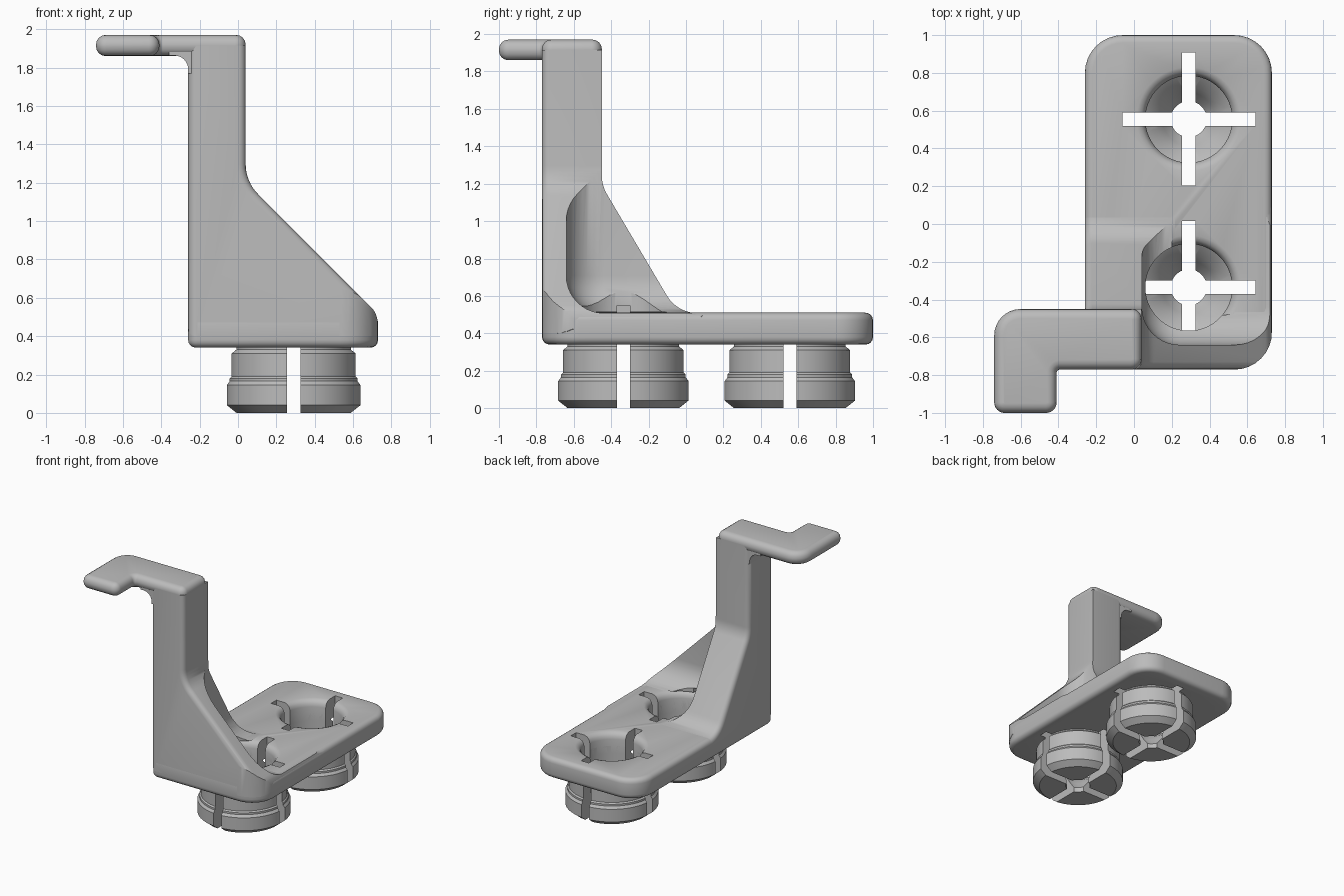
import bpy
import bmesh
from math import sin, cos, tan, atan2, pi, radians
from mathutils import Vector, Matrix

if "Cube" in bpy.data.objects:
    bpy.data.objects.remove(bpy.data.objects["Cube"])

grey = bpy.data.materials.new("plain_grey")
grey.use_nodes = True
COLOR = (0.5, 0.5, 0.5, 1)
grey.diffuse_color = COLOR
grey.node_tree.nodes["Principled BSDF"].inputs["Base Color"].default_value = COLOR


def make_object(name, bm):
    bmesh.ops.recalc_face_normals(bm, faces=bm.faces[:])
    mesh = bpy.data.meshes.new(name)
    bm.to_mesh(mesh)
    bm.free()
    mesh.materials.append(grey)
    ob = bpy.data.objects.new(name, mesh)
    bpy.context.collection.objects.link(ob)
    return ob


def activate(ob):
    bpy.ops.object.select_all(action='DESELECT')
    ob.select_set(True)
    bpy.context.view_layer.objects.active = ob


def rounded(points, steps=8):
    """Outline from (u, v, corner radius) points."""
    out = []
    for i, (u, v, r) in enumerate(points):
        p = Vector((u, v))
        if not r:
            out.append(p)
            continue
        a = (Vector(points[i - 1][:2]) - p).normalized()
        b = (Vector(points[(i + 1) % len(points)][:2]) - p).normalized()
        half = a.angle(b) / 2
        center = p + (a + b).normalized() * (r / sin(half))
        s = p + a * (r / tan(half)) - center
        e = p + b * (r / tan(half)) - center
        start = atan2(s.y, s.x)
        sweep = (atan2(e.y, e.x) - start + pi) % (2 * pi) - pi
        for k in range(steps + 1):
            t = start + sweep * k / steps
            out.append(center + Vector((cos(t), sin(t))) * r)
    return out


def prism(name, axis, points, lo, hi, rim=0):
    """Extrude a rounded outline along an axis and round its end rims."""
    place = {'x': lambda p, d: (d, p.x, p.y),
             'y': lambda p, d: (p.x, d, p.y),
             'z': lambda p, d: (p.x, p.y, d)}[axis]
    bm = bmesh.new()
    outline = rounded(points)
    ends = [[bm.verts.new(place(p, d)) for p in outline] for d in (lo, hi)]
    caps = [bm.faces.new(ring) for ring in ends]
    n = len(outline)
    for i in range(n):
        j = (i + 1) % n
        bm.faces.new((ends[0][i], ends[0][j], ends[1][j], ends[1][i]))
    bmesh.ops.recalc_face_normals(bm, faces=bm.faces[:])
    if rim:
        edges = [e for f in caps for e in f.edges]
        bmesh.ops.bevel(bm, geom=edges, offset=rim, offset_type='OFFSET',
                        segments=4, profile=0.5, affect='EDGES',
                        clamp_overlap=False)
    return make_object(name, bm)


def lathe(name, profile, center, closed, sides=64):
    """Spin an (r, z) profile about a vertical axis."""
    bm = bmesh.new()
    verts = [bm.verts.new((r, 0, z)) for r, z in profile]
    edges = [bm.edges.new(pair) for pair in zip(verts, verts[1:])]
    if closed:
        edges.append(bm.edges.new((verts[-1], verts[0])))
    bmesh.ops.spin(bm, geom=verts + edges, axis=(0, 0, 1), cent=(0, 0, 0),
                   steps=sides, angle=2 * pi)
    bmesh.ops.remove_doubles(bm, verts=bm.verts[:], dist=0.0001)
    bmesh.ops.translate(bm, verts=bm.verts[:], vec=(*center, 0))
    return make_object(name, bm)


def box(name, lo, hi, soft=0):
    """Box whose three edges at the low corner may be rounded."""
    bm = bmesh.new()
    lo, hi = Vector(lo), Vector(hi)
    bmesh.ops.create_cube(bm, size=1, matrix=Matrix.Translation((lo + hi) / 2)
                          @ Matrix.Diagonal((*(hi - lo), 1)))
    if soft:
        corner = min(bm.verts, key=lambda v: (v.co - lo).length)
        bmesh.ops.bevel(bm, geom=list(corner.link_edges), offset=soft,
                        offset_type='OFFSET', segments=10, profile=0.5,
                        affect='EDGES', clamp_overlap=False)
    return make_object(name, bm)


def combine(ob, tool, operation):
    tool.hide_render = True
    mod = ob.modifiers.new("cut", 'BOOLEAN')
    mod.operation = operation
    mod.solver = 'EXACT'
    mod.object = tool
    activate(ob)
    bpy.ops.object.modifier_apply(modifier=mod.name)


# Base plate
plate = prism("base_plate", 'z',
              [(-0.26, -0.77, 0.05), (0.73, -0.77, 0.2),
               (0.73, 1, 0.2), (-0.26, 1, 0.2)], 0.34, 0.51, 0.04)

# Upright bracket: front outline crossed with side outline and footprint
bracket = prism("upright_bracket", 'y',
                [(-0.4, 0.3, 0), (0.728, 0.3, 0), (0.728, 0.517, 0.12),
                 (0.04, 1.205, 0.22), (0.04, 2.1, 0), (-0.4, 2.1, 0)],
                -0.77, 0.3, 0.04)
side = prism("side_outline", 'x',
             [(-0.9, 0.4, 0), (0.1, 0.4, 0), (0.1, 0.508, 0),
              (-0.047, 0.508, 0.19), (-0.45, 1.19, 0.2),
              (-0.45, 1.915, 0), (-0.9, 1.915, 0)], -0.26, 0.732, 0.04)
footprint = prism("footprint", 'z',
                  [(-0.261, -0.771, 0.05), (0.731, -0.771, 0.2),
                   (0.731, 0.35, 0), (-0.261, 0.35, 0)], 0.2, 2.2)
pocket = box("pocket", (0.042, -0.64, 0.508), (2, 2, 3), 0.2)
combine(bracket, side, 'INTERSECT')
combine(bracket, footprint, 'INTERSECT')
combine(bracket, pocket, 'DIFFERENCE')
helpers = [side, footprint, pocket]

# Top arm with its forward hook, and the fillet under it
arm = prism("hook_arm", 'z',
            [(-0.74, -1, 0.055), (-0.41, -1, 0.055), (-0.41, -0.77, 0.02),
             (0.04, -0.77, 0.055), (0.04, -0.45, 0.055), (-0.74, -0.45, 0.14)],
            1.86, 1.97, 0.05)
fillet = prism("arm_fillet", 'y',
               [(-0.2, 1.77, 0), (-0.26, 1.77, 0), (-0.26, 1.862, 0.07),
                (-0.36, 1.862, 0), (-0.36, 1.9, 0), (-0.2, 1.9, 0)],
               -0.76, -0.46)
parts = [plate, bracket, arm, fillet]

# Split snap studs under the plate, with holes and cross slots
STUD = [(0.095, 0), (0.3, 0), (0.35, 0.04), (0.35, 0.145), (0.335, 0.165),
        (0.335, 0.18), (0.325, 0.19), (0.325, 0.31), (0.3, 0.33), (0.3, 0.4),
        (0.23, 0.4), (0.23, 0.2), (0.17, 0.15), (0.14, 0.1), (0.095, 0.04)]
HOLE = [(0, 0.2), (0.23, 0.2), (0.23, 0.455), (0.236, 0.48), (0.252, 0.5),
        (0.28, 0.512), (0.23, 0.513), (0.23, 0.8), (0, 0.8)]
for label, cx, cy in (("front", 0.29, -0.335), ("back", 0.29, 0.555)):
    stud = lathe(label + "_snap_stud", STUD, (cx, cy), True)
    hole = lathe(label + "_hole_cutter", HOLE, (cx, cy), False)
    targets = [plate, bracket] if label == "front" else [plate]
    for ob in targets:
        combine(ob, hole, 'DIFFERENCE')
    for tag, hx, hy in (("x", 0.352, 0.035), ("y", 0.035, 0.352)):
        slot = box(label + "_slot_" + tag, (cx - hx, cy - hy, -0.1),
                   (cx + hx, cy + hy, 0.55))
        for ob in targets + [stud]:
            combine(ob, slot, 'DIFFERENCE')
        helpers.append(slot)
    helpers.append(hole)
    parts.append(stud)

for tool in helpers:
    bpy.data.objects.remove(tool)

for ob in parts:
    activate(ob)
    bpy.ops.object.shade_smooth_by_angle(angle=radians(32))
